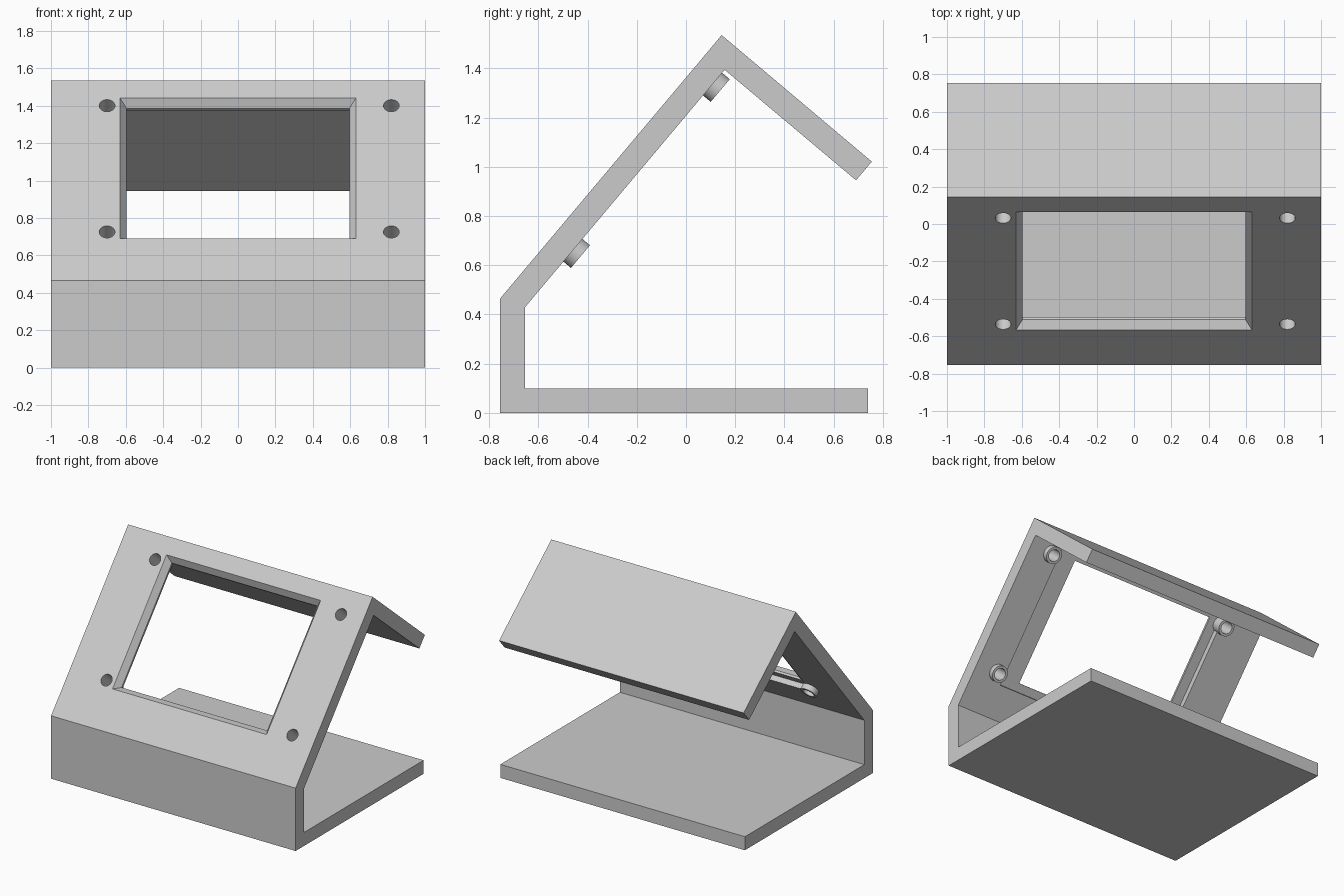
import bpy, bmesh, math
from mathutils import Matrix, Vector

cube = bpy.data.objects.get("Cube")
if cube:
    bpy.data.objects.remove(cube, do_unlink=True)

grey = bpy.data.materials.new("light_grey")
grey.use_nodes = True
COLOUR = (0.6, 0.6, 0.6, 1)
grey.diffuse_color = COLOUR
grey.node_tree.nodes["Principled BSDF"].inputs["Base Color"].default_value = COLOUR

# Frame of the sloping panel: x across, y up the slope, z outward
UP = Vector((0, 0.644, 0.765)).normalized()
OUT = Vector((1, 0, 0)).cross(UP)
PANEL = Matrix((Vector((1, 0, 0)), UP, OUT)).transposed().to_4x4()
PANEL.translation = (0, -0.755, 0.465)


def loft(name, rings, matrix=Matrix()):
    """Closed solid through rings holding the same number of points."""
    bm = bmesh.new()
    loops = [[bm.verts.new(matrix @ Vector(p)) for p in ring] for ring in rings]
    for low, high in zip(loops, loops[1:]):
        for i in range(len(low)):
            j = (i + 1) % len(low)
            bm.faces.new((low[i], low[j], high[j], high[i]))
    bm.faces.new(loops[0][::-1])
    bm.faces.new(loops[-1])
    bmesh.ops.recalc_face_normals(bm, faces=bm.faces)
    mesh = bpy.data.meshes.new(name)
    bm.to_mesh(mesh)
    bm.free()
    mesh.materials.append(grey)
    obj = bpy.data.objects.new(name, mesh)
    bpy.context.collection.objects.link(obj)
    return obj


def rect(x0, x1, y0, y1, z):
    return [(x0, y0, z), (x1, y0, z), (x1, y1, z), (x0, y1, z)]


def cylinder(name, x, y, radius, z0, z1, sides=40):
    angles = [2 * math.pi * i / sides for i in range(sides)]
    rings = [[(x + radius * math.cos(a), y + radius * math.sin(a), z) for a in angles]
             for z in (z0, z1)]
    return loft(name, rings, PANEL)


def combine(target, tool, operation):
    tool.hide_render = True
    mod = target.modifiers.new(operation.lower(), "BOOLEAN")
    mod.operation, mod.object, mod.solver = operation, tool, "EXACT"
    bpy.context.view_layer.objects.active = target
    bpy.ops.object.modifier_apply(modifier=mod.name)
    bpy.data.objects.remove(tool, do_unlink=True)


# Folded housing: base, front wall, sloping panel and rear hood
profile = [(-0.755, 0), (0.74, 0), (0.74, 0.1), (-0.655, 0.1), (-0.655, 0.428),
           (0.157, 1.394), (0.691, 0.945), (0.755, 1.021), (0.145, 1.535), (-0.755, 0.465)]
housing = loft("display_housing", [[(x, y, z) for y, z in profile] for x in (-1, 1)])

# Shallow pocket behind the window
pocket = loft("pocket_cutter", [rect(-0.67, 0.755, 0.27, 1.29, z) for z in (-0.15, -0.06)], PANEL)
combine(housing, pocket, "DIFFERENCE")

# Window with a chamfered rim
steps = [(0.016, 0.02), (-0.035, -0.044), (-0.035, -0.15)]
window = loft("window_cutter", [rect(-0.63 - g, 0.63 + g, 0.294 - g, 1.274 + g, z)
                                for g, z in steps], PANEL)
combine(housing, window, "DIFFERENCE")

# Four mounting bosses with through holes
spots = [(x, y) for x in (-0.70, 0.82) for y in (0.34, 1.222)]
for x, y in spots:
    combine(housing, cylinder("boss", x, y, 0.06, -0.14, -0.05), "UNION")
for x, y in spots:
    combine(housing, cylinder("hole_cutter", x, y, 0.042, -0.2, 0.05), "DIFFERENCE")

# Smooth the round parts, keep the folds sharp
bpy.ops.object.select_all(action="DESELECT")
housing.select_set(True)
bpy.context.view_layer.objects.active = housing
bpy.ops.object.shade_smooth_by_angle(angle=math.radians(25))
